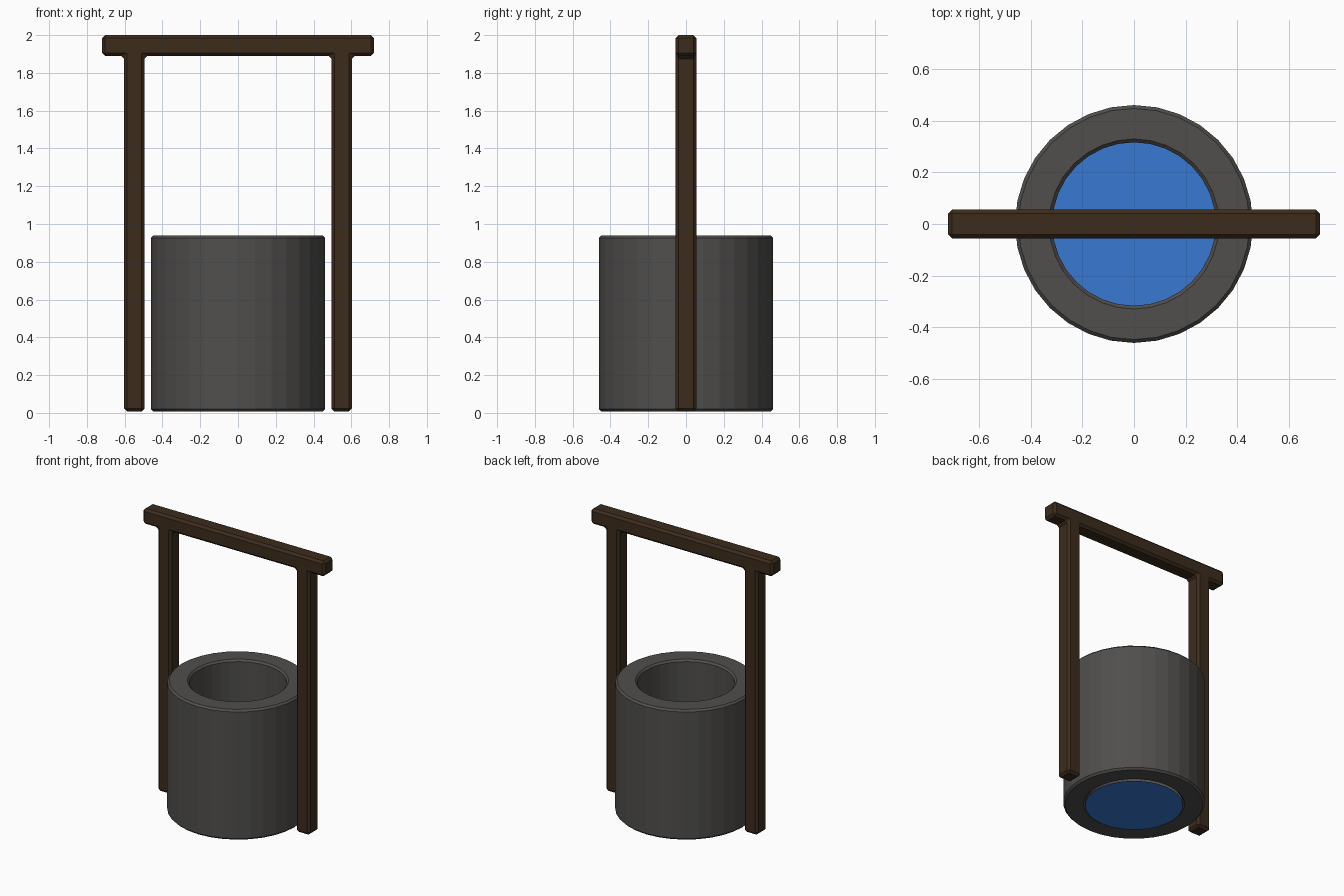
import bpy, bmesh, math

if "Cube" in bpy.data.objects:
    bpy.data.objects.remove(bpy.data.objects["Cube"])

BASE = 0.007   # walls and posts sit just above the water disc
SIDES = 32


def make_object(name, bm, color):
    bmesh.ops.recalc_face_normals(bm, faces=bm.faces[:])
    mesh = bpy.data.meshes.new(name)
    bm.to_mesh(mesh)
    bm.free()
    mat = bpy.data.materials.new(name + "_material")
    mat.diffuse_color = (*color, 1)
    mat.use_nodes = True
    mat.node_tree.nodes["Principled BSDF"].inputs["Base Color"].default_value = mat.diffuse_color
    mesh.materials.append(mat)
    obj = bpy.data.objects.new(name, mesh)
    bpy.context.collection.objects.link(obj)
    return obj


# Stone wall: chamfered rectangular section turned around z
r_in, r_out, top, c = 0.316, 0.46, 0.94, 0.013
section = [(r_in, BASE + c), (r_in + c, BASE), (r_out - c, BASE), (r_out, BASE + c),
           (r_out, top - c), (r_out - c, top), (r_in + c, top), (r_in, top - c)]
bm = bmesh.new()
rings = []
for i in range(SIDES):
    a = 2 * math.pi * i / SIDES
    rings.append([bm.verts.new((r * math.cos(a), r * math.sin(a), z)) for r, z in section])
for i in range(SIDES):
    p, q = rings[i], rings[(i + 1) % SIDES]
    for j in range(len(section)):
        k = (j + 1) % len(section)
        bm.faces.new((p[j], q[j], q[k], p[k]))
make_object("stone_wall", bm, (0.08, 0.077, 0.073))

# Water disc at the bottom of the shaft
bm = bmesh.new()
bmesh.ops.create_circle(bm, cap_ends=True, segments=SIDES, radius=r_in + 0.002)
water = make_object("water", bm, (0.04, 0.19, 0.65))

# Wooden frame: one outline of two posts and a crossbeam, extruded in depth
half = [(0.495, 1.89), (0.495, BASE), (0.603, BASE), (0.603, 1.89), (0.72, 1.89), (0.72, 2.0)]
outline = half + [(-x, z) for x, z in reversed(half)]
depth = 0.056
bm = bmesh.new()
face = bm.faces.new([bm.verts.new((x, -depth, z)) for x, z in outline])
res = bmesh.ops.extrude_face_region(bm, geom=[face], use_keep_orig=True)
for v in res["geom"]:
    if isinstance(v, bmesh.types.BMVert):
        v.co.y = depth
frame = make_object("wooden_frame", bm, (0.045, 0.025, 0.012))
bevel = frame.modifiers.new("chamfer", "BEVEL")
bevel.width = 0.016
bevel.segments = 1
bevel.limit_method = "ANGLE"
